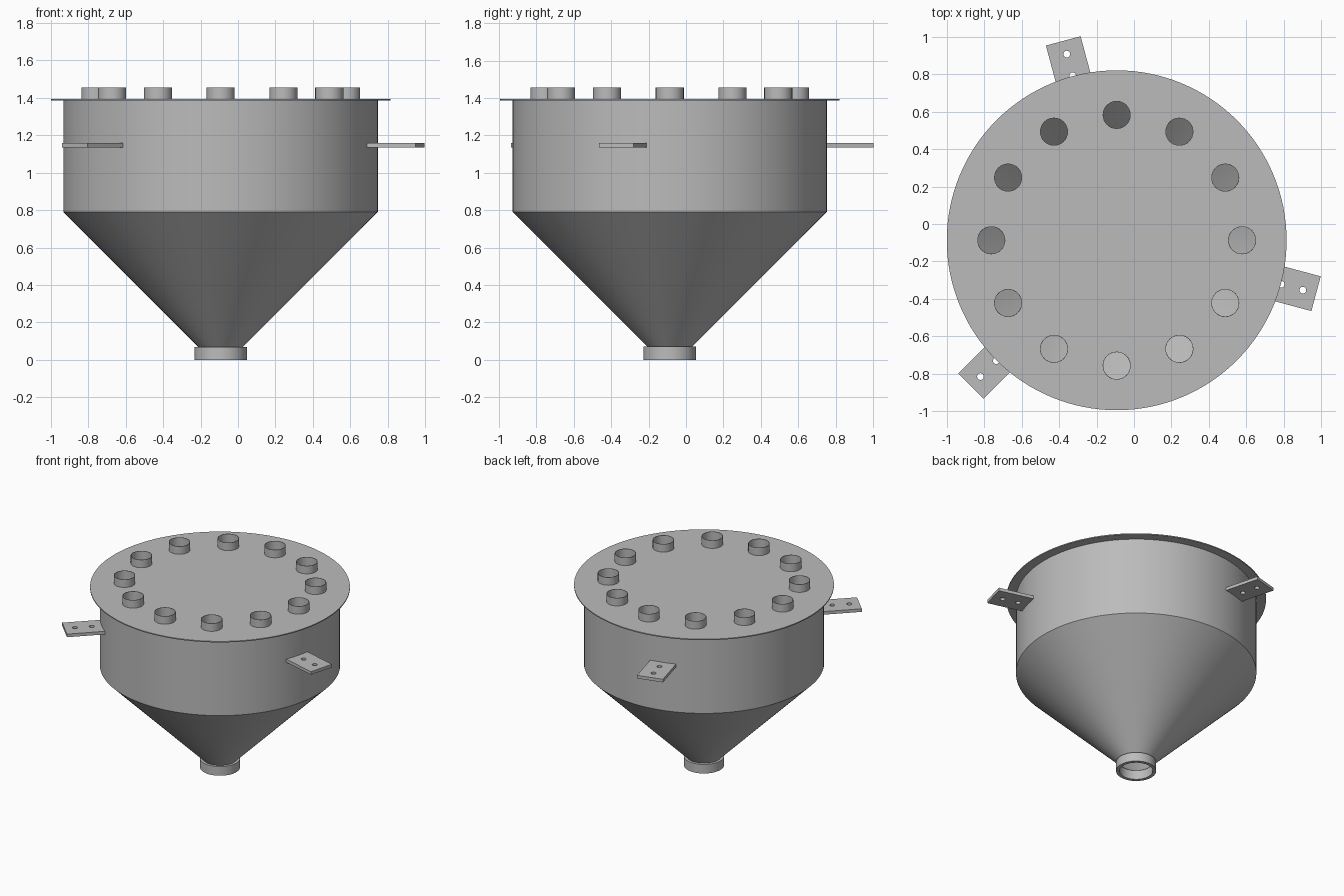
import bpy, bmesh
from math import sin, cos, pi, radians

cube = bpy.data.objects.get("Cube")
if cube:
    bpy.data.objects.remove(cube, do_unlink=True)

CX, CY = -0.0925, -0.087      # hopper axis
BODY_R, LID_R = 0.84, 0.908
PORT_RING, PORT_R, WALL = 0.67, 0.075, 0.003

steel = bpy.data.materials.new("steel_grey")
steel.use_nodes = True
GREY = (0.5, 0.5, 0.5, 1)
steel.diffuse_color = GREY
steel.node_tree.nodes["Principled BSDF"].inputs["Base Color"].default_value = GREY


def finish(obj):
    """Assign the material and smooth curved walls, keeping edges sharp."""
    obj.data.materials.clear()
    obj.data.materials.append(steel)
    bpy.ops.object.select_all(action='DESELECT')
    obj.select_set(True)
    bpy.context.view_layer.objects.active = obj
    bpy.ops.object.shade_smooth_by_angle(angle=radians(30))


def lathe(name, profile, x, y, steps):
    """Spin a closed (radius, height) profile into a hollow shell."""
    bm = bmesh.new()
    rings = []
    for i in range(steps):
        a = 2 * pi * i / steps
        rings.append([bm.verts.new((r * cos(a), r * sin(a), z)) for r, z in profile])
    n = len(profile)
    for i in range(steps):
        p, q = rings[i], rings[(i + 1) % steps]
        for j in range(n):
            k = (j + 1) % n
            bm.faces.new((p[j], q[j], q[k], p[k]))
    bmesh.ops.recalc_face_normals(bm, faces=bm.faces)
    mesh = bpy.data.meshes.new(name)
    bm.to_mesh(mesh)
    bm.free()
    obj = bpy.data.objects.new(name, mesh)
    bpy.context.collection.objects.link(obj)
    obj.location = (x, y, 0)
    finish(obj)
    return obj


def circle(r, x=0, y=0, steps=32):
    return [(x + r * cos(2 * pi * i / steps), y + r * sin(2 * pi * i / steps))
            for i in range(steps)]


def plate(name, outlines, z0, z1, turn=0):
    """Flat plate: first outline is the rim, the others are holes."""
    curve = bpy.data.curves.new(name, 'CURVE')
    curve.dimensions = '2D'
    curve.fill_mode = 'BOTH'
    curve.extrude = (z1 - z0) / 2
    for pts in outlines:
        s = curve.splines.new('POLY')
        s.points.add(len(pts) - 1)
        for p, (x, y) in zip(s.points, pts):
            p.co = (x, y, 0, 1)
        s.use_cyclic_u = True
    obj = bpy.data.objects.new(name, curve)
    bpy.context.collection.objects.link(obj)
    obj.location = (CX, CY, (z0 + z1) / 2)
    obj.rotation_euler.z = turn
    bpy.ops.object.select_all(action='DESELECT')
    obj.select_set(True)
    bpy.context.view_layer.objects.active = obj
    bpy.ops.object.convert(target='MESH')
    finish(bpy.context.view_layer.objects.active)


# Hopper shell: straight drum above a cone
T = 0.005
lathe("hopper_shell", [(BODY_R, 1.388), (BODY_R, 0.79), (0.12, 0.07),
                       (0.12 - T, 0.07), (BODY_R - T, 0.792), (BODY_R - T, 1.388)],
      CX, CY, 128)

# Outlet collar at the bottom
lathe("outlet_collar", [(0.14, 0), (0.14, 0.07), (0.116, 0.07), (0.116, 0)], CX, CY, 64)

# Lid with a ring of open ports
ports = [(PORT_RING * cos(i * pi / 6), PORT_RING * sin(i * pi / 6)) for i in range(12)]
plate("lid", [circle(LID_R, steps=128)] + [circle(PORT_R - WALL, x, y) for x, y in ports],
      1.386, 1.394)
for i, (x, y) in enumerate(ports):
    lathe(f"port_tube_{i + 1}",
          [(PORT_R, 1.388), (PORT_R, 1.455), (PORT_R - WALL, 1.455), (PORT_R - WALL, 1.388)],
          CX + x, CY + y, 32)

# Three drilled mounting brackets around the drum
W = 0.096
for i, deg in enumerate((105, 225, 345)):
    plate(f"mounting_bracket_{i + 1}",
          [[(0.825, -W), (1.103, -W), (1.103, W), (0.825, W)],
           circle(0.018, 0.91, steps=24), circle(0.018, 1.03, steps=24)],
          1.136, 1.16, radians(deg))
